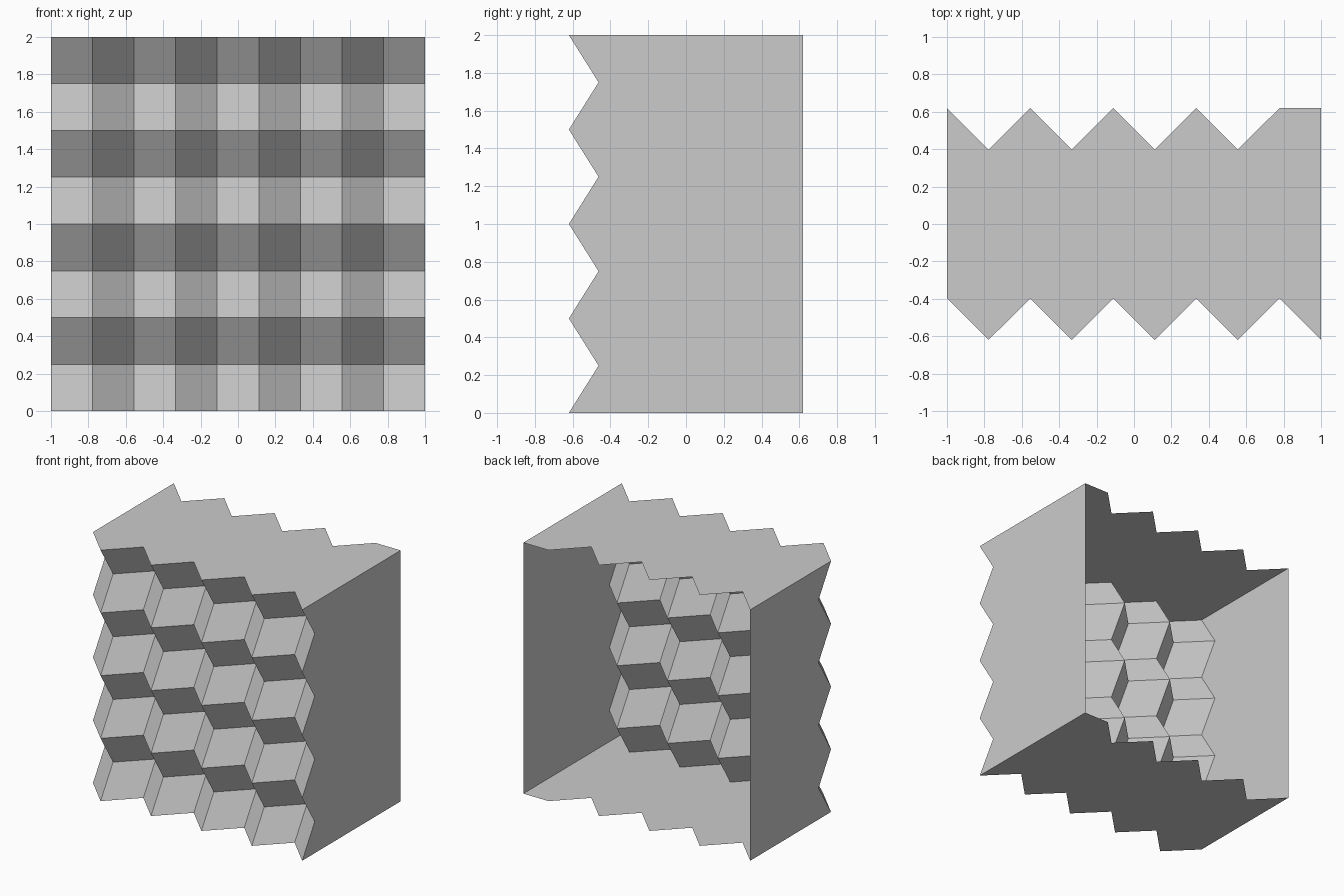
import bpy

if "Cube" in bpy.data.objects:
    bpy.data.objects.remove(bpy.data.objects["Cube"])

COLS, ROWS = 9, 8
XS = [-1 + 2 * i / COLS for i in range(COLS + 1)]
ZS = [2 * j / ROWS for j in range(ROWS + 1)]
Y = 0.62       # half depth
FOLD_X = 0.222  # pleat depth across the width
FOLD_Z = 0.157  # pleat depth up the height


def front_y(i, j):
    return -Y + FOLD_X * (i % 2 == 0) + FOLD_Z * (j % 2)


def back_y(i):
    # last pleat is flat
    return Y - FOLD_X * (i % 2 == 1 and i < COLS)


def add_mesh(name, verts, faces):
    mesh = bpy.data.meshes.new(name)
    mesh.from_pydata(verts, [], faces)
    mesh.update()
    obj = bpy.data.objects.new(name, mesh)
    bpy.context.collection.objects.link(obj)
    return obj


def add_panel(name, outline):
    return add_mesh(name, outline, [range(len(outline))])


# Folded front sheet
N = COLS + 1
verts = [(x, front_y(i, j), z) for j, z in enumerate(ZS) for i, x in enumerate(XS)]
faces = [(j * N + i, j * N + i + 1, (j + 1) * N + i + 1, (j + 1) * N + i)
         for j in range(ROWS) for i in range(COLS)]
add_mesh("folded_front", verts, faces)

# Top and bottom panels with zigzag front and back edges
for name, j in (("bottom_panel", 0), ("top_panel", ROWS)):
    ring = [(x, front_y(i, j), ZS[j]) for i, x in enumerate(XS)]
    ring += [(x, back_y(i), ZS[j]) for i, x in reversed(list(enumerate(XS)))]
    add_panel(name, ring if j else ring[::-1])

# Side panels with zigzag front edge, back left open
for name, i in (("left_side", 0), ("right_side", COLS)):
    ring = [(XS[i], front_y(i, j), z) for j, z in enumerate(ZS)]
    ring += [(XS[i], Y, 2), (XS[i], Y, 0)]
    add_panel(name, ring[::-1] if i else ring)
